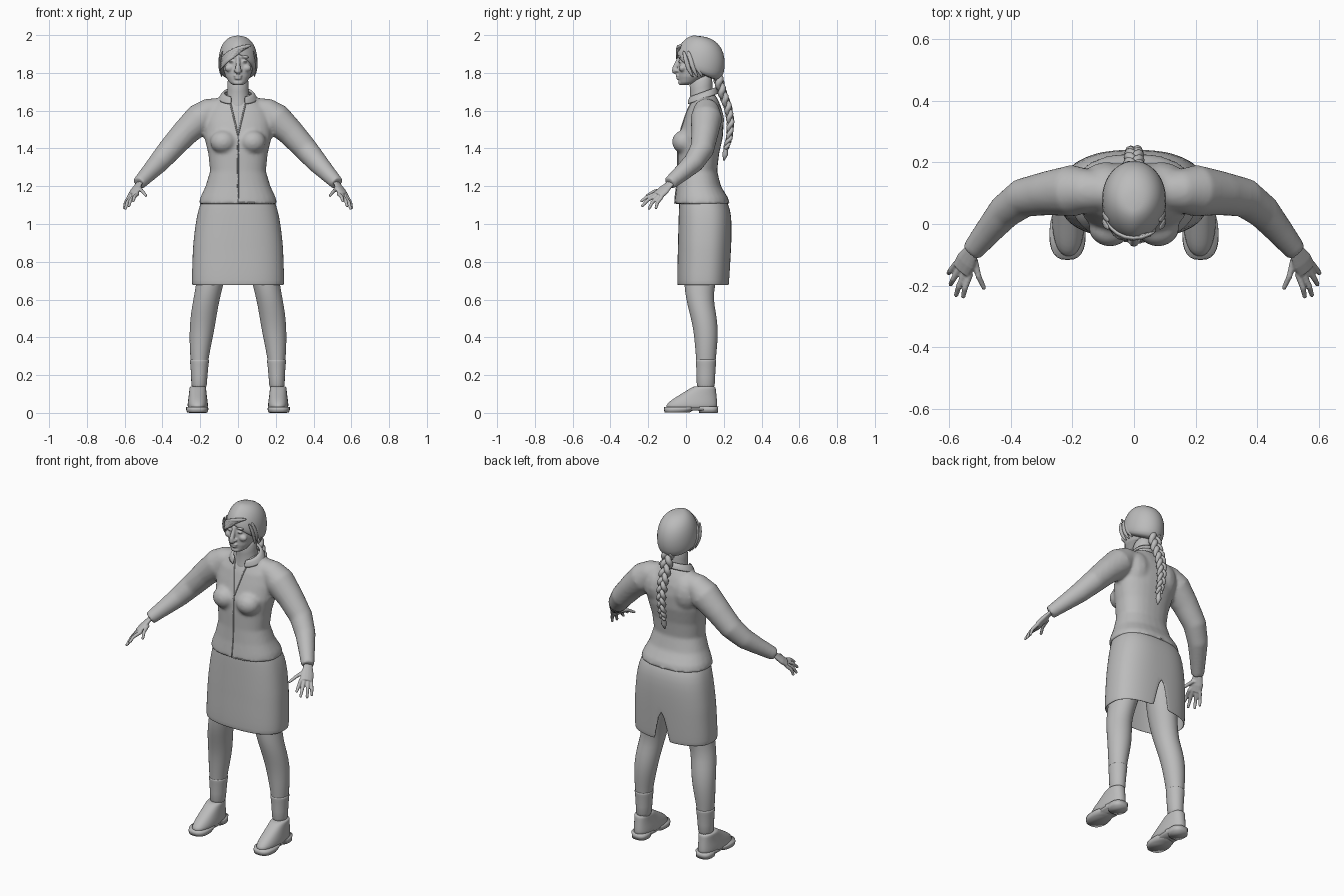
import bpy, bmesh, math
from mathutils import Vector, Matrix

cube = bpy.data.objects.get("Cube")
if cube:
    bpy.data.objects.remove(cube)

grey = bpy.data.materials.new("plain_grey")
grey.use_nodes = True
grey.diffuse_color = (0.5, 0.5, 0.5, 1)
grey.node_tree.nodes["Principled BSDF"].inputs["Base Color"].default_value = grey.diffuse_color


def bridge(bm, loops, closed=True, caps=True):
    rows = [[bm.verts.new(p) for p in loop] for loop in loops]
    n = len(rows[0])
    for a, b in zip(rows, rows[1:]):
        for i in range(n if closed else n - 1):
            j = (i + 1) % n
            bm.faces.new((a[i], a[j], b[j], b[i]))
    if caps:
        bm.faces.new(rows[0][::-1])
        bm.faces.new(rows[-1])


def section(ring, n=28, power=2.0, bend=1.0, start=math.pi / 2, gap=None):
    """Ring given as front z, back z, half width, front y, back y, centre x."""
    zf, zb, hw, yf, yb, cx = ring
    pts, g = [], gap or 0
    for i in range(n if gap is None else n + 1):
        a = start + g + (2 * math.pi - 2 * g) * i / n
        c, s = math.cos(a), math.sin(a)
        c = math.copysign(abs(c) ** (2 / power), c)
        s = math.copysign(abs(s) ** (2 / power), s)
        t = (1 + s) / 2
        pts.append((cx + hw * c, yf + (yb - yf) * t, zf + (zb - zf) * t ** bend))
    return pts


def stack(bm, rows, cx=0, **kw):
    """Level rings: z, half width, front y, back y, optional centre x."""
    bridge(bm, [section((r[0], r[0], r[1], r[2], r[3], r[4] if len(r) > 4 else cx), **kw) for r in rows])


def tube(bm, pts, radii, flat=1.0, side=(1, 0, 0.01), n=12):
    pts = [Vector(p) for p in pts]
    loops = []
    for i, p in enumerate(pts):
        d = (pts[min(i + 1, len(pts) - 1)] - pts[max(i - 1, 0)]).normalized()
        u = Vector(side)
        u = (u - d * u.dot(d)).normalized()
        v = d.cross(u)
        loops.append([p + radii[i] * (u * math.cos(k * math.tau / n) + v * flat * math.sin(k * math.tau / n))
                      for k in range(n)])
    bridge(bm, loops)


def ball(bm, loc, size, turn=0):
    m = Matrix.Translation(loc) @ Matrix.Rotation(turn, 4, 'Y') @ Matrix.Diagonal((*size, 1))
    bmesh.ops.create_uvsphere(bm, u_segments=16, v_segments=10, radius=1, matrix=m)


def finish(bm, name, voxel=0, soften=0, subsurf=0, mirror=False, thick=0):
    bmesh.ops.remove_doubles(bm, verts=bm.verts, dist=0.0001)
    bmesh.ops.recalc_face_normals(bm, faces=bm.faces)
    me = bpy.data.meshes.new(name)
    bm.to_mesh(me)
    bm.free()
    me.materials.append(grey)
    me.polygons.foreach_set("use_smooth", [True] * len(me.polygons))
    ob = bpy.data.objects.new(name, me)
    bpy.context.collection.objects.link(ob)
    if thick:
        ob.modifiers.new("Thickness", 'SOLIDIFY').thickness = thick
    if subsurf:
        ob.modifiers.new("Subdivide", 'SUBSURF').levels = subsurf
        ob.modifiers["Subdivide"].render_levels = subsurf
    if voxel:
        m = ob.modifiers.new("Blend", 'REMESH')
        m.mode, m.voxel_size, m.use_smooth_shade = 'VOXEL', voxel, True
    if soften:
        m = ob.modifiers.new("Soften", 'SMOOTH')
        m.factor, m.iterations = 0.5, soften
    if mirror:
        ob.modifiers.new("Mirror", 'MIRROR')
    return ob


# Jacket: torso, bust and sleeves blended together
bm = bmesh.new()
stack(bm, [(1.105, .208, -.062, .232), (1.14, .2, -.058, .222), (1.2, .172, -.05, .185),
           (1.28, .148, -.045, .165), (1.37, .157, -.045, .175), (1.46, .178, -.04, .195),
           (1.54, .18, -.015, .2), (1.6, .165, .005, .192), (1.64, .13, .025, .178),
           (1.685, .085, .04, .155)], power=2.3)
for s in (1, -1):
    ball(bm, (s * .078, -.012, 1.435), (.07, .062, .062))
    ball(bm, (s * .09, .12, 1.55), (.09, .082, .11))
    arm = [(.08, .105, 1.61), (.15, .108, 1.597), (.2, .108, 1.558), (.28, .1, 1.483), (.36, .085, 1.395),
           (.42, .04, 1.325), (.47, -.02, 1.272), (.525, -.087, 1.215)]
    tube(bm, [(s * x, y, z) for x, y, z in arm], [.06, .07, .084, .072, .064, .056, .046, .036], n=20, side=(0, 1, 0.2))
jacket = finish(bm, "jacket", voxel=.01, soften=5)

# Jacket front seam and open neckline edges laid on the surface
bpy.context.view_layer.update()
solid = jacket.evaluated_get(bpy.context.evaluated_depsgraph_get())


def on_front(x, z):
    hit, loc, _, _ = solid.ray_cast(Vector((x, -1, z)), Vector((0, 1, 0)))
    return loc if hit else Vector((x, .04, z))


bm = bmesh.new()
for x0, z0, x1, z1 in ((0, 1.11, 0, 1.47), (0, 1.47, .045, 1.66), (0, 1.47, -.045, 1.66), (0, 1.112, .09, 1.112)):
    line = [on_front(x0 + (x1 - x0) * i / 14, z0 + (z1 - z0) * i / 14) for i in range(15)]
    tube(bm, line, [.004] * 15, n=6, side=(1, 0, .3))
finish(bm, "jacket_seams")

# Collar, open at the front
bm = bmesh.new()
collar = [(1.655, 1.71, .068, .02, .145, 0), (1.685, 1.735, .075, .012, .155, 0), (1.63, 1.69, .108, -.002, .175, 0)]
bridge(bm, [section(r, start=-math.pi / 2, gap=g) for r, g in zip(collar, (.55, .5, .3))], closed=False, caps=False)
finish(bm, "collar", thick=.006, subsurf=1)

# Skirt, hollow with a slit at the back
bm = bmesh.new()
skirt = [(1.13, .19, -.035, .21, 0), (1.08, .21, -.038, .236, 0), (1.0, .226, -.04, .243, 0), (.9, .237, -.043, .24, 0),
         (.87, .239, -.043, .239, 0), (.78, .243, -.046, .235, .06), (.69, .245, -.047, .23, .12),
         (.675, .242, -.045, .228, .13)]
bridge(bm, [section((z, z, w, f, b, 0), n=40, power=2.5, gap=g) for z, w, f, b, g in skirt], closed=False, caps=False)
finish(bm, "skirt", thick=.006, subsurf=1)

# Legs and socks
bm = bmesh.new()
stack(bm, [(1.0, .09, .0, .19, .1), (.8, .082, -.01, .175, .125), (.68, .073, -.012, .155, .15),
           (.6, .07, .0, .145, .167), (.53, .07, .018, .16, .18), (.45, .067, .037, .17, .19),
           (.38, .06, .045, .168, .197), (.32, .053, .05, .162, .202), (.27, .046, .054, .157, .204),
           (.2, .041, .058, .152, .205), (.1, .04, .055, .15, .207)], n=20)
finish(bm, "legs", subsurf=1, mirror=True)
bm = bmesh.new()
stack(bm, [(.1, .042, .054, .154, .207), (.2, .043, .056, .154, .205), (.265, .05, .052, .16, .204),
           (.28, .052, .05, .162, .204), (.284, .046, .056, .156, .204)], n=20)
finish(bm, "socks", subsurf=1, mirror=True)

# Shoes with fore sole and heel
bm = bmesh.new()
stack(bm, [(.018, .05, -.105, .163), (.035, .055, -.11, .167), (.06, .053, -.09, .166), (.085, .049, -.052, .163),
           (.11, .046, -.01, .16), (.135, .044, .03, .158), (.142, .04, .045, .152)], cx=.213, n=24, power=2.3)
finish(bm, "shoes", subsurf=1, mirror=True)
bm = bmesh.new()
stack(bm, [(.002, .054, -.113, .02), (.018, .059, -.117, .045), (.032, .058, -.115, .06)], cx=.216, n=24, power=2.5)
stack(bm, [(.012, .045, -.06, .165), (.035, .052, -.07, .17)], cx=.213, n=24, power=2.4)
stack(bm, [(0, .046, .07, .168), (.035, .05, .06, .171)], cx=.213, n=24, power=2.6)
finish(bm, "shoe_soles", mirror=True)

# Hands: palm, four fingers and thumb
bm = bmesh.new()
across = (.72, .64, -.3)
tube(bm, [(.505, -.06, 1.24), (.528, -.09, 1.208), (.545, -.12, 1.178), (.56, -.148, 1.152)],
     [.026, .027, .037, .036], flat=.45, side=across)
fingers = [((.533, -.165, 1.158), (.555, -.237, 1.12)), ((.55, -.16, 1.15), (.578, -.232, 1.095)),
           ((.567, -.148, 1.143), (.596, -.197, 1.08)), ((.58, -.132, 1.138), (.602, -.16, 1.082)),
           ((.518, -.115, 1.185), (.487, -.208, 1.15))]
for base, tip in fingers:
    a, b = Vector(base), Vector(tip)
    root = a.lerp(Vector((.54, -.11, 1.185)), .35)
    bend = a.lerp(b, .55) + Vector((.004, -.004, .006))
    tube(bm, [root, a, bend, b, b + (b - a) * .06], [.01, .0105, .0095, .0075, .003], side=across)
finish(bm, "hands", voxel=.004, soften=2, mirror=True)

# Neck
bm = bmesh.new()
neck = [(1.56, 1.64, .075, .0, .14, 0), (1.64, 1.68, .062, .022, .14, 0),
        (1.7, 1.74, .055, .024, .14, 0), (1.77, 1.82, .058, .01, .14, 0)]
bridge(bm, [section(r) for r in neck])
finish(bm, "neck", subsurf=1)

# Head with facial features blended in
bm = bmesh.new()
stack(bm, [(1.735, .025, -.028, .01), (1.748, .045, -.036, .05), (1.78, .066, -.04, .11), (1.82, .078, -.04, .15),
           (1.87, .085, -.037, .17), (1.92, .083, -.037, .17), (1.96, .06, -.005, .14)], power=2.2)
tube(bm, [(0, -.034, 1.885), (0, -.044, 1.86), (0, -.06, 1.822), (0, -.062, 1.81), (0, -.045, 1.8)],
     [.01, .011, .014, .015, .011])
ball(bm, (0, -.043, 1.785), (.024, .011, .0065))
ball(bm, (0, -.042, 1.771), (.02, .011, .007))
ball(bm, (0, -.028, 1.748), (.027, .014, .014))
for s in (1, -1):
    ball(bm, (s * .014, -.05, 1.812), (.01, .012, .008))
    ball(bm, (s * .034, -.032, 1.86), (.016, .009, .0065))
    ball(bm, (s * .036, -.033, 1.885), (.026, .012, .0075), s * .12)
    ball(bm, (s * .045, -.018, 1.825), (.026, .02, .02))
    ball(bm, (s * .086, .07, 1.84), (.01, .02, .032))
finish(bm, "head", voxel=.005, soften=2)

# Hair cap, lower at the nape than at the forehead
bm = bmesh.new()
cap = [(1.912, 1.755, .082, -.03, .15, 0), (1.9, 1.765, .1, -.046, .185, 0), (1.915, 1.8, .106, -.05, .203, 0),
       (1.95, 1.87, .104, -.036, .21, 0), (1.978, 1.935, .088, -.008, .19, 0),
       (1.995, 1.975, .06, .02, .15, 0), (2.0, 1.993, .028, .045, .1, 0)]
bridge(bm, [section(r, bend=.5) for r in cap])
finish(bm, "hair_cap", subsurf=1)

# Side-swept fringe and locks beside the face
bm = bmesh.new()
for i in range(5):
    d = i * .011
    tube(bm, [(.075 - d, -.02 - d * .3, 1.945 - d * .3), (.03 - d, -.048, 1.94 - d), (-.03 - d * .5, -.048, 1.917 - d),
              (-.075, -.018, 1.89 - d), (-.097, .02, 1.86 - d)], [.007, .012, .013, .011, .004], flat=.6, side=(0, .2, 1), n=8)
for s in (1, -1):
    for i in range(3):
        y = .0 + i * .025
        tube(bm, [(s * .08, y - .015, 1.92), (s * .098, y, 1.87), (s * .099, y + .012, 1.82), (s * .085, y + .04, 1.775)],
             [.008, .014, .013, .005], flat=.5, side=(0, 1, .1), n=8)
finish(bm, "fringe", subsurf=1)

# Plait of three woven strands hanging down the back
spine = [Vector((0, y, z)) for y, z in ((.165, 1.79), (.19, 1.7), (.222, 1.62), (.236, 1.54), (.23, 1.46), (.212, 1.4))]
bm = bmesh.new()
steps = 72
for k in range(3):
    path, radii = [], []
    for i in range(steps + 1):
        t = i / steps
        f = t * (len(spine) - 1)
        j = min(int(f), len(spine) - 2)
        w = 1 - .45 * t
        a = t * math.tau * 3 + k * math.tau / 3
        path.append(spine[j].lerp(spine[j + 1], f - j) + Vector((.022 * w * math.sin(a), .011 * w * math.sin(2 * a), 0)))
        radii.append(.018 * w)
    tube(bm, path, radii, n=8)
tube(bm, [(0, .213, 1.41), (0, .21, 1.395), (0, .208, 1.37), (0, .2, 1.335)], [.013, .011, .016, .003])
finish(bm, "plait")
